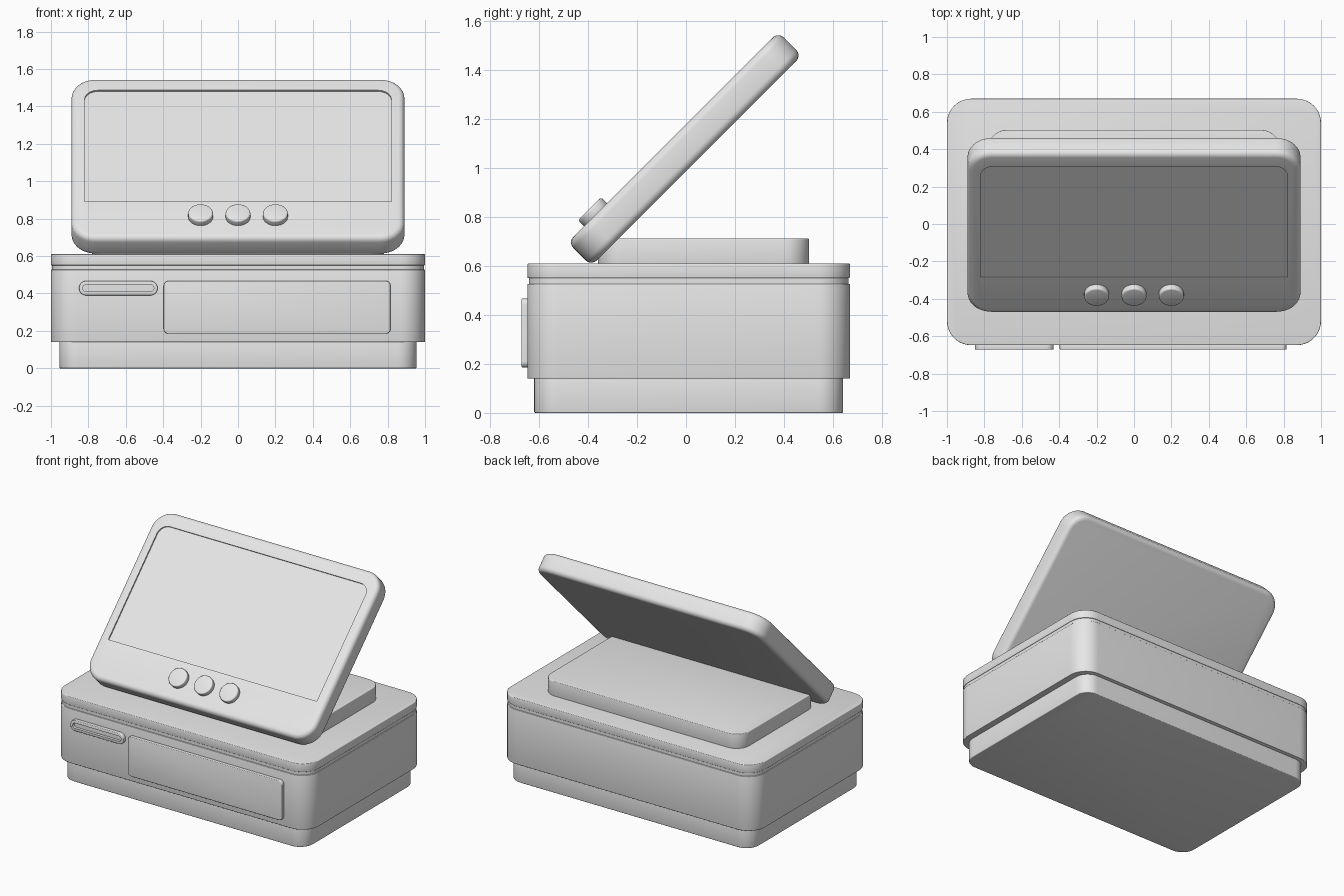
import bpy, bmesh, math
from mathutils import Matrix, Vector

cube = bpy.data.objects.get("Cube")
if cube:
    bpy.data.objects.remove(cube, do_unlink=True)

grey = bpy.data.materials.new("light_grey_plastic")
grey.use_nodes = True
grey.diffuse_color = (0.8, 0.8, 0.8, 1)
grey.node_tree.nodes["Principled BSDF"].inputs["Base Color"].default_value = (0.8, 0.8, 0.8, 1)


def rounded_outline(x0, x1, y0, y1, r_low, r_high, steps=10):
    """Counter-clockwise rounded rectangle with own radii for low and high corners."""
    corners = [(x1, y0, -1, r_low), (x1, y1, 0, r_high), (x0, y1, 1, r_high), (x0, y0, 2, r_low)]
    points = []
    for cx, cy, quarter, r in corners:
        if r == 0:
            points.append((cx, cy))
            continue
        ox = cx - r if cx == x1 else cx + r
        oy = cy - r if cy == y1 else cy + r
        for i in range(steps + 1):
            a = (quarter + i / steps) * math.pi / 2
            points.append((ox + r * math.cos(a), oy + r * math.sin(a)))
    return points


def slab(name, outline, low, high, frame=Matrix(), bevel=0.0, segments=3):
    """Extrude an outline from low to high, round both rims, place it in a frame."""
    bm = bmesh.new()
    base = bm.faces.new([bm.verts.new((x, y, low)) for x, y in outline])
    top = bmesh.ops.extrude_face_region(bm, geom=[base], use_keep_orig=True)["geom"]
    for v in (g for g in top if isinstance(g, bmesh.types.BMVert)):
        v.co.z = high
    bmesh.ops.recalc_face_normals(bm, faces=bm.faces)
    if bevel:
        rims = [e for e in bm.edges if abs(e.verts[0].co.z - e.verts[1].co.z) < 1e-6]
        bmesh.ops.bevel(bm, geom=rims, offset=bevel, segments=segments,
                        profile=0.5, affect='EDGES', clamp_overlap=True)
    bm.transform(frame)
    mesh = bpy.data.meshes.new(name)
    bm.to_mesh(mesh)
    bm.free()
    mesh.materials.append(grey)
    obj = bpy.data.objects.new(name, mesh)
    bpy.context.collection.objects.link(obj)
    return obj


def activate(obj):
    bpy.ops.object.select_all(action='DESELECT')
    obj.select_set(True)
    bpy.context.view_layer.objects.active = obj


def cut(obj, cutter):
    mod = obj.modifiers.new("cut", 'BOOLEAN')
    mod.operation = 'DIFFERENCE'
    mod.solver = 'EXACT'
    mod.object = cutter
    activate(obj)
    bpy.ops.object.modifier_apply(modifier=mod.name)
    bpy.data.objects.remove(cutter, do_unlink=True)


def box_outline(half_x, y0, y1, r):
    return rounded_outline(-half_x, half_x, y0, y1, r, r)


parts = []

# Stacked housing: plinth, body, shadow gap, lid and raised rear plate
parts.append(slab("plinth", box_outline(0.955, -0.62, 0.642, 0.1), 0, 0.16, bevel=0.005))
parts.append(slab("body", box_outline(1.0, -0.648, 0.67, 0.13), 0.14, 0.527, bevel=0.004))
parts.append(slab("lid_gap", box_outline(0.994, -0.642, 0.664, 0.125), 0.5, 0.57))
parts.append(slab("lid", box_outline(1.0, -0.648, 0.67, 0.13), 0.55, 0.61, bevel=0.005))
parts.append(slab("rear_plate", box_outline(0.78, -0.36, 0.503, 0.1), 0.6, 0.712, bevel=0.005))

# Front details, drawn upright with their thickness toward the front
front = Matrix.Translation((0, -0.64, 0)) @ Matrix.Rotation(math.pi / 2, 4, 'X')
parts.append(slab("front_panel", rounded_outline(-0.397, 0.815, 0.185, 0.467, 0.025, 0.025),
                  0, 0.032, front, bevel=0.005))
slot = slab("card_slot", rounded_outline(-0.85, -0.43, 0.39, 0.467, 0.038, 0.038),
            0, 0.032, front, bevel=0.005)
cut(slot, slab("slot_cutter", rounded_outline(-0.83, -0.45, 0.41, 0.447, 0.018, 0.018),
               0.012, 0.1, front))
parts.append(slot)

# Tilted display with a recessed screen
tilt = Matrix.Translation((0, -0.005, 1.078)) @ Matrix.Rotation(math.pi / 4, 4, 'X')
half_thick = 0.068
display = slab("display", box_outline(0.89, -0.608, 0.608, 0.13),
               -half_thick, half_thick, tilt, bevel=0.032, segments=5)
cut(display, slab("screen_cutter", rounded_outline(-0.82, 0.82, -0.33, 0.51, 0, 0.07),
                  half_thick - 0.01, half_thick + 0.1, tilt))
parts.append(display)

# Row of round buttons below the screen
for label, x in (("right", -0.2), ("middle", 0.0), ("left", 0.2)):
    ring = [(x + 0.066 * math.cos(i * math.tau / 40), -0.448 + 0.066 * math.sin(i * math.tau / 40))
            for i in range(40)]
    parts.append(slab("button_" + label, ring, half_thick - 0.01, half_thick + 0.034, tilt, bevel=0.008))

for obj in parts:
    activate(obj)
    bpy.ops.object.shade_smooth_by_angle(angle=math.radians(35))
